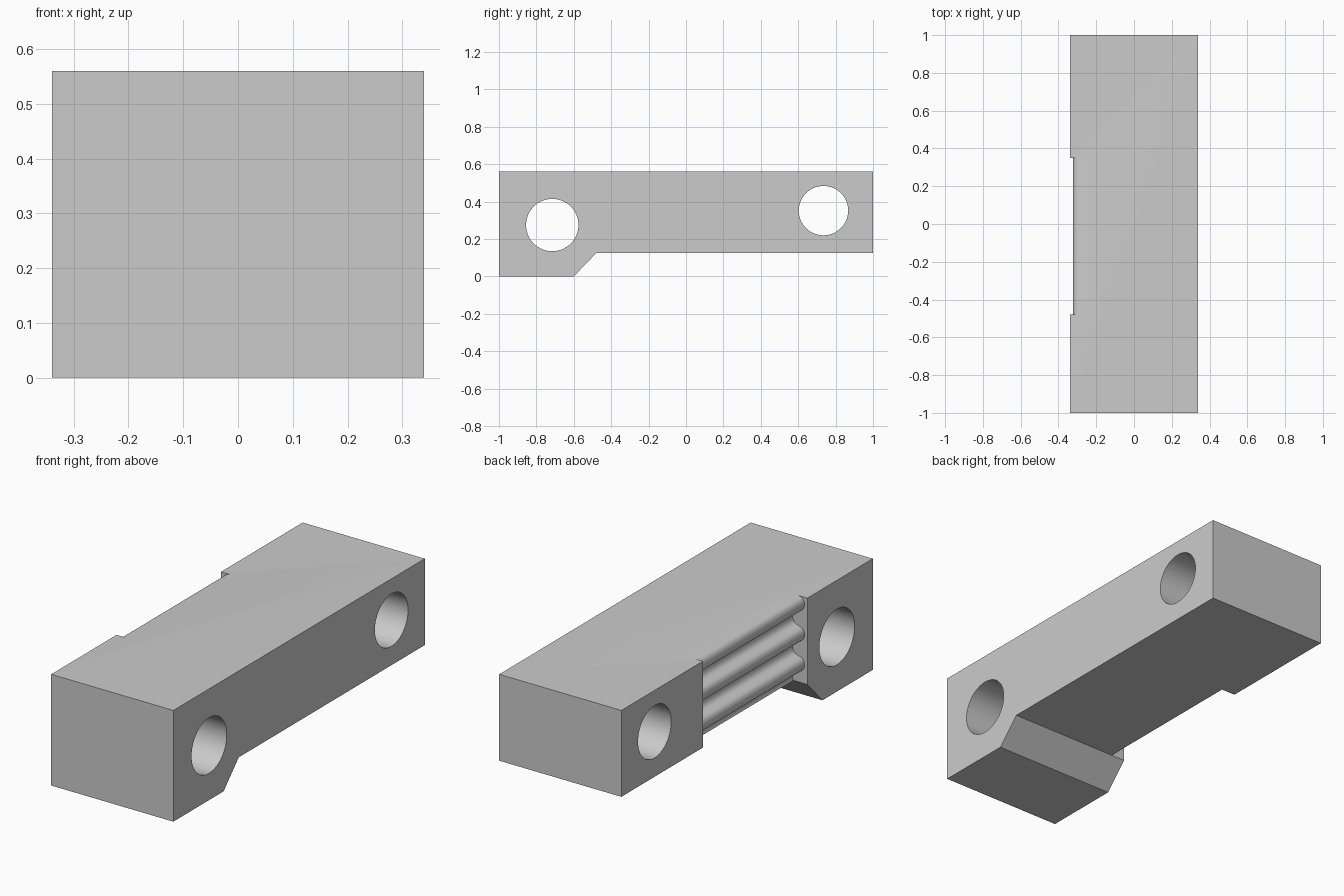
import bpy
import bmesh
import math
from mathutils import Vector

if "Cube" in bpy.data.objects:
    bpy.data.objects.remove(bpy.data.objects["Cube"], do_unlink=True)

HALF_W, TOP, BELLY = 0.34, 0.56, 0.125

grey = bpy.data.materials.new("plain grey")
grey.use_nodes = True
grey.diffuse_color = (0.6, 0.6, 0.6, 1)
grey.node_tree.nodes["Principled BSDF"].inputs["Base Color"].default_value = grey.diffuse_color


def prism(name, points, sweep):
    """Extrude a closed 3D outline along a vector."""
    bm = bmesh.new()
    face = bm.faces.new([bm.verts.new(p) for p in points])
    extruded = bmesh.ops.extrude_face_region(bm, geom=[face])["geom"]
    verts = [g for g in extruded if isinstance(g, bmesh.types.BMVert)]
    bmesh.ops.translate(bm, verts=verts, vec=Vector(sweep))
    bmesh.ops.recalc_face_normals(bm, faces=bm.faces)
    mesh = bpy.data.meshes.new(name)
    bm.to_mesh(mesh)
    bm.free()
    mesh.materials.append(grey)
    obj = bpy.data.objects.new(name, mesh)
    bpy.context.collection.objects.link(obj)
    return obj


def cut(target, cutter):
    """Subtract the cutter from the target, then remove the cutter."""
    cutter.hide_render = True
    bpy.context.view_layer.objects.active = target
    mod = target.modifiers.new("cut", "BOOLEAN")
    mod.operation, mod.solver, mod.object = "DIFFERENCE", "EXACT", cutter
    bpy.ops.object.modifier_apply(modifier=mod.name)
    bpy.data.objects.remove(cutter, do_unlink=True)


# Bar with a chamfered foot at the front
side = [(-1, 0), (-0.6, 0), (-0.48, BELLY), (1, BELLY), (1, TOP), (-1, TOP)]
body = prism("fluted_bar", [(-HALF_W, y, z) for y, z in side], (2 * HALF_W, 0, 0))

# Round holes straight through the width
for y, z, r in [(-0.715, 0.275, 0.14), (0.735, 0.352, 0.132)]:
    ring = [(-0.5, y + r * math.cos(a), z + r * math.sin(a))
            for a in (math.tau * i / 64 for i in range(64))]
    cut(body, prism("hole_cutter", ring, (1, 0, 0)))

# Recess with alternating rounded ridges and grooves
RIDGE_X, DEPTH, PITCH, RIDGE_Z = -0.324, 0.066, 0.152, 0.523
STEPS = 72
wave = []
for i in range(STEPS + 1):
    phase = i / 24 - 0.25
    u = 4 * (phase % 0.5) - 1 if phase % 1 >= 0.5 else 4 * ((phase + 0.25) % 0.5) - 1
    t = (phase + 0.25) % 1
    local = (t % 0.5) * 4 - 1
    bulge = math.sqrt(max(0, 1 - local * local)) * DEPTH / 2
    x = RIDGE_X + DEPTH / 2 + (-bulge if t < 0.5 else bulge)
    wave.append((x, RIDGE_Z - PITCH * phase))
outline = [(-0.5, TOP + 0.1), (wave[0][0], TOP + 0.1)] + wave + [(-0.5, wave[-1][1])]
cut(body, prism("flute_cutter", [(x, -0.48, z) for x, z in outline], (0, 0.83, 0)))

bpy.ops.object.select_all(action="DESELECT")
body.select_set(True)
bpy.context.view_layer.objects.active = body
bpy.ops.object.shade_smooth_by_angle(angle=math.radians(35))
